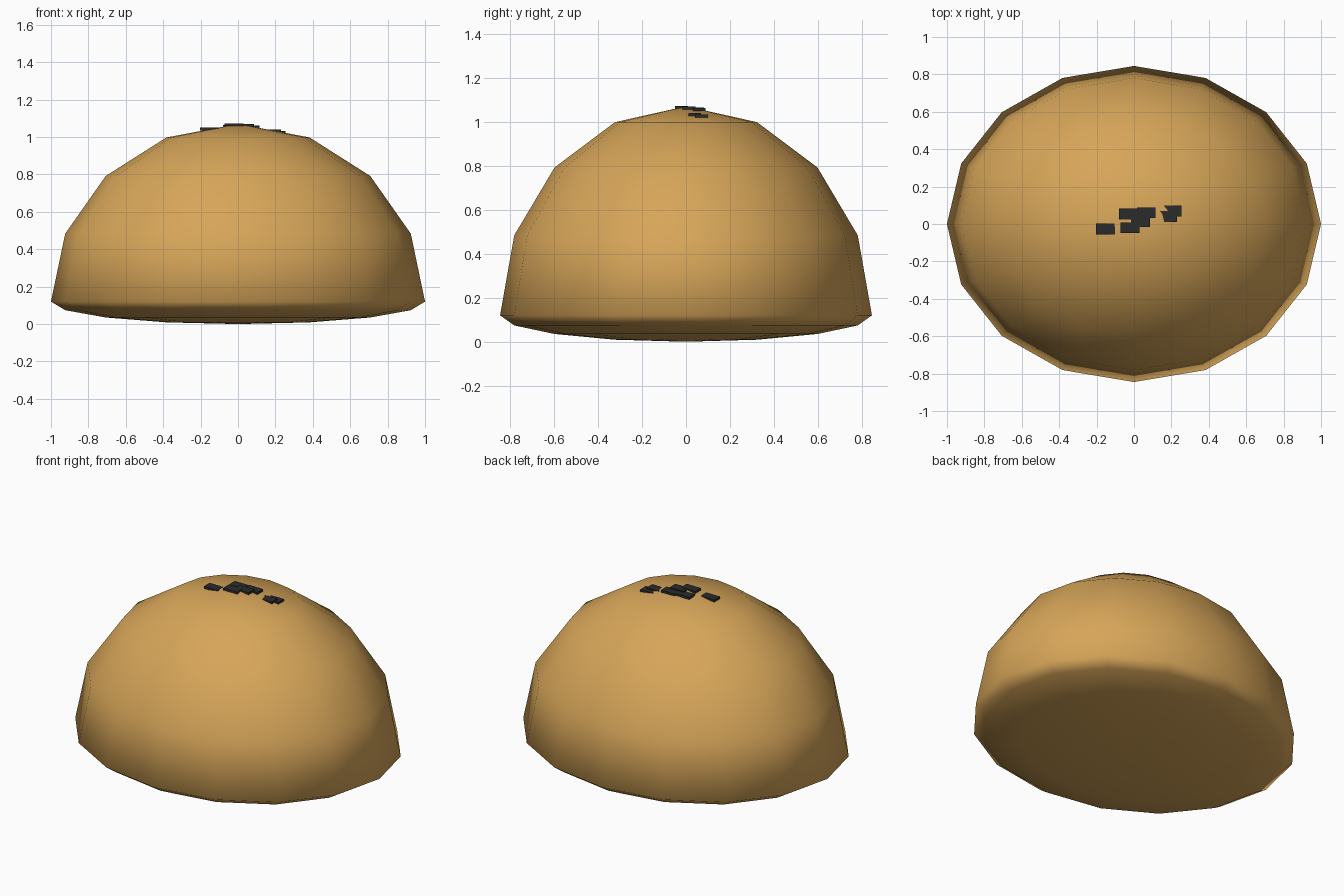
import bpy
import bmesh
from mathutils import Matrix

cube = bpy.data.objects.get("Cube")
if cube:
    bpy.data.objects.remove(cube, do_unlink=True)


def make_material(name, rgb):
    mat = bpy.data.materials.new(name)
    mat.use_nodes = True
    color = (*rgb, 1.0)
    mat.diffuse_color = color
    mat.node_tree.nodes["Principled BSDF"].inputs["Base Color"].default_value = color
    return mat


def add_object(name, bm, mat, smooth=False):
    mesh = bpy.data.meshes.new(name)
    for face in bm.faces:
        face.smooth = smooth
    bm.to_mesh(mesh)
    bm.free()
    mesh.materials.append(mat)
    obj = bpy.data.objects.new(name, mesh)
    bpy.context.collection.objects.link(obj)
    return obj


golden = make_material("golden brown", (0.68, 0.38, 0.10))
charcoal = make_material("charcoal", (0.024, 0.024, 0.025))

# Domed body: a sphere with a tall upper half and a shallow lower half
WIDTH, DEPTH, RIM, HEIGHT = 1.0, 0.845, 0.12, 0.95
body = bmesh.new()
bmesh.ops.create_uvsphere(body, u_segments=16, v_segments=8, radius=1.0)
for v in body.verts:
    v.co.x *= WIDTH
    v.co.y *= DEPTH
    v.co.z = RIM + v.co.z * (HEIGHT if v.co.z > 0 else RIM)
add_object("domed_body", body, golden, smooth=True)

# Small flat flakes scattered over the crown: centre x, centre y, top z
FLAKE = (0.1, 0.058, 0.014)
flakes = [
    (-0.152, -0.027, 1.050),
    (-0.030, 0.053, 1.064),
    (0.065, 0.060, 1.062),
    (0.035, 0.014, 1.070),
    (-0.021, -0.020, 1.072),
    (0.180, 0.040, 1.039),
    (0.205, 0.070, 1.032),
]
for i, (x, y, top) in enumerate(flakes, 1):
    bm = bmesh.new()
    place = Matrix.Translation((x, y, top - FLAKE[2] / 2)) @ Matrix.Diagonal((*FLAKE, 1.0))
    bmesh.ops.create_cube(bm, size=1.0, matrix=place)
    add_object(f"crown_flake_{i}", bm, charcoal)
